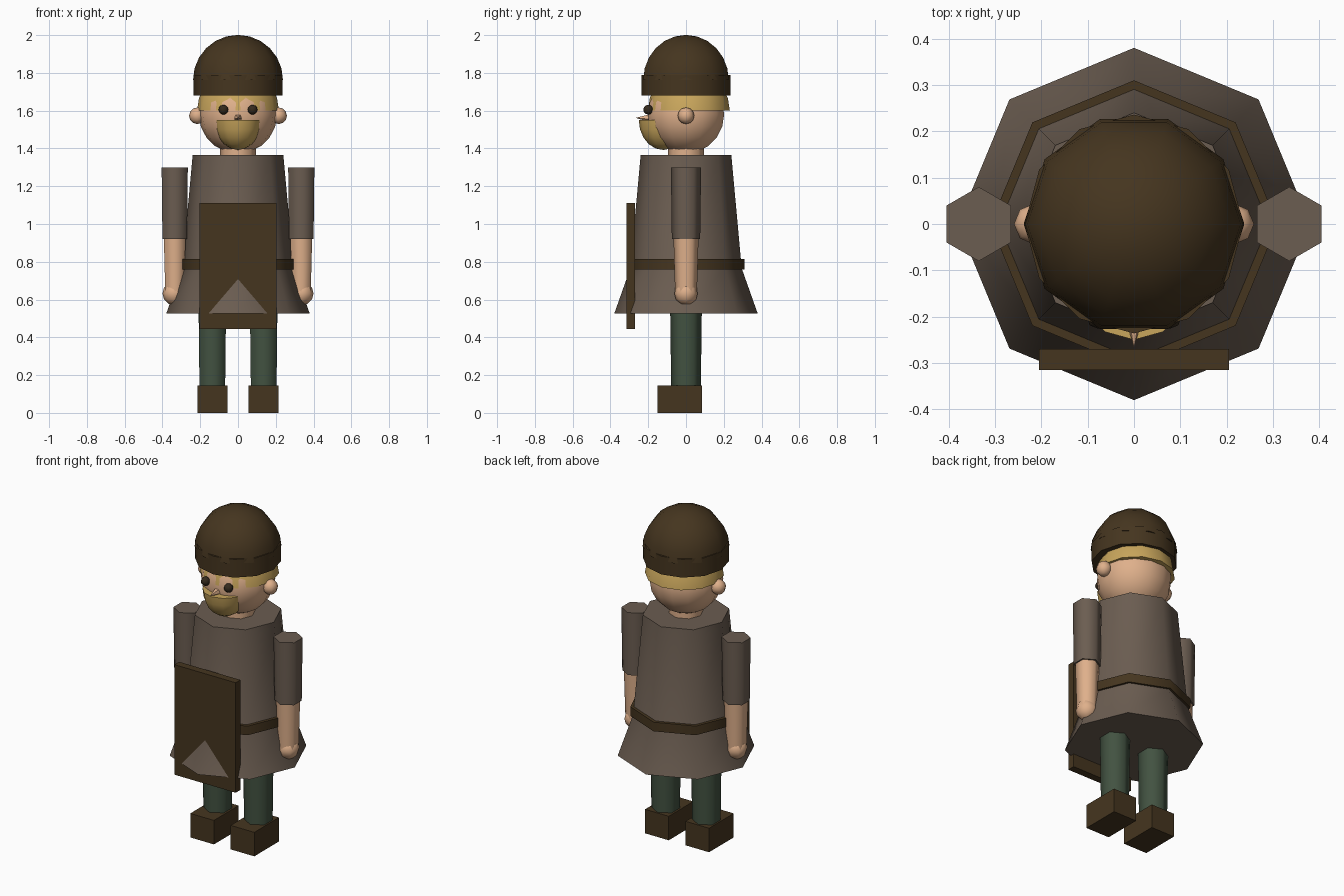
import bpy, bmesh
from math import pi, sin, cos, radians
from mathutils import Matrix, Vector

cube = bpy.data.objects.get("Cube")
if cube:
    bpy.data.objects.remove(cube, do_unlink=True)


def material(name, hex_code):
    srgb = [int(hex_code[i:i + 2], 16) / 255 for i in (0, 2, 4)]
    col = [c / 12.92 if c < 0.04 else ((c + 0.055) / 1.055) ** 2.4 for c in srgb] + [1.0]
    m = bpy.data.materials.new(name)
    m.use_nodes = True
    m.diffuse_color = col
    m.node_tree.nodes["Principled BSDF"].inputs["Base Color"].default_value = col
    return m


WOOL = material("grey_brown_wool", "6b5d51")
LEATHER = material("dark_leather", "45351f")
SKIN = material("skin", "dfb08b")
HAIR = material("blond_hair", "c9a65c")
GREEN = material("green_trousers", "425241")
EYE = material("dark_eye", "352a1d")


def finish(bm, name, mat, smooth=True):
    bmesh.ops.remove_doubles(bm, verts=bm.verts, dist=0.0005)
    bmesh.ops.recalc_face_normals(bm, faces=bm.faces)
    mesh = bpy.data.meshes.new(name)
    bm.to_mesh(mesh)
    bm.free()
    mesh.materials.append(mat)
    if smooth:
        mesh.shade_smooth()
        mesh.set_sharp_from_angle(angle=radians(65))
    obj = bpy.data.objects.new(name, mesh)
    bpy.context.collection.objects.link(obj)
    return obj


def lathe(name, mat, profile, sides, at=(0, 0, 0), phase=0.0, scale=(1, 1, 1), tilt=None):
    """Spin (radius, height) points about z, closing both ends."""
    bm = bmesh.new()
    rings = []
    for r, z in profile:
        angles = [phase + 2 * pi * i / sides for i in range(sides)]
        rings.append([bm.verts.new((r * cos(a), r * sin(a), z)) for a in angles])
    for low, high in zip(rings, rings[1:]):
        for i in range(sides):
            j = (i + 1) % sides
            bm.faces.new((low[i], low[j], high[j], high[i]))
    for ring, (r, z) in ((rings[0], profile[0]), (rings[-1], profile[-1])):
        if r > 0.001:
            bm.faces.new(ring)
    move = Matrix.Translation(at) @ (tilt or Matrix()) @ Matrix.Diagonal((*scale, 1))
    bmesh.ops.transform(bm, matrix=move, verts=bm.verts)
    return finish(bm, name, mat)


def arc(radius, start, end, steps):
    """Sphere profile between two latitudes in degrees."""
    lats = [radians(start + (end - start) * i / steps) for i in range(steps + 1)]
    return [(max(0.0, radius * cos(a)), radius * sin(a)) for a in lats]


def ball(name, mat, radius, at, sides=8, rings=6):
    return lathe(name, mat, arc(radius, -90, 90, rings), sides, at)


def box(name, mat, low, high):
    low, high = Vector(low), Vector(high)
    bm = bmesh.new()
    bmesh.ops.create_cube(bm, size=1, matrix=Matrix.Translation((low + high) / 2)
                          @ Matrix.Diagonal((*(high - low), 1)))
    return finish(bm, name, mat, smooth=False)


# Clothing on the body
lathe("tunic", WOOL, [(0.38, 0.525), (0.295, 0.765), (0.24, 1.365)], 8)
lathe("belt", LEATHER, [(0.31, 0.76), (0.31, 0.815)], 8)

# Board hung in front; the skirt pushes through it
box("front_board", LEATHER, (-0.205, -0.315, 0.445), (0.205, -0.27, 1.11))

# Head and hair
lathe("neck", SKIN, [(0.095, 1.33), (0.095, 1.43)], 8)
ball("head", SKIN, 0.207, (0, 0, 1.58), 14, 10)
lathe("hair", HAIR, arc(0.217, 0, 90, 5), 12, (0, 0.015, 1.6), pi / 2)
lathe("beard", HAIR, arc(1, -90, 0, 5), 12, (0, -0.12, 1.55), scale=(0.125, 0.13, 0.158))
lathe("nose", SKIN, [(0.026, 0), (0, 0.085)], 5, (0, -0.182, 1.562), pi / 2 + pi,
      tilt=Matrix.Rotation(pi / 2, 4, "X"))

# Cap
lathe("cap_dome", LEATHER, arc(0.238, 0, 90, 6), 10, (0, 0, 1.763))
lathe("cap_band", LEATHER, [(0.236, 1.68), (0.236, 1.79)], 12)

# Paired parts
for side, s in (("left", 1), ("right", -1)):
    ball(side + "_eye", EYE, 0.026, (s * 0.077, -0.2, 1.605))
    ball(side + "_ear", SKIN, 0.044, (s * 0.215, 0, 1.573))
    arm = (s * 0.335, 0, 0)
    lathe(side + "_sleeve", WOOL, [(0.075, 0.92), (0.08, 1.3)], 6, arm, pi / 2)
    lathe(side + "_forearm", SKIN, [(0.058, 0.64), (0.067, 0.95)], 6, arm, pi / 2)
    ball(side + "_hand", SKIN, 0.062, (s * 0.338, 0, 0.632))
    lathe(side + "_leg", GREEN, [(0.078, 0.1), (0.084, 0.56)], 6, (s * 0.136, 0, 0), pi / 2)
    x1, x2 = sorted((s * 0.056, s * 0.214))
    box(side + "_shoe", LEATHER, (x1, -0.15, 0), (x2, 0.085, 0.145))
